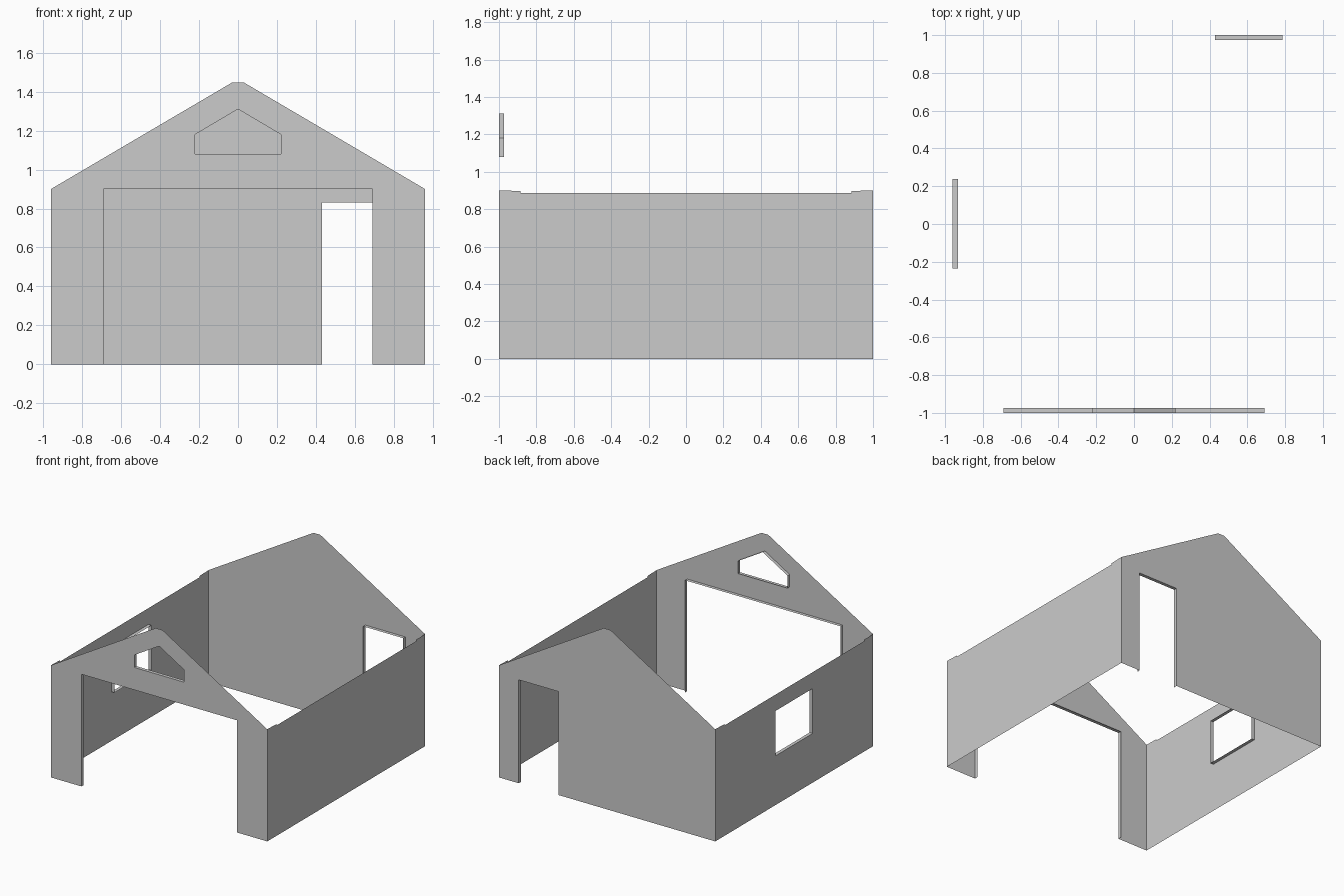
import bpy, bmesh
from mathutils import Vector

if "Cube" in bpy.data.objects:
    bpy.data.objects.remove(bpy.data.objects["Cube"])

W, L, DEPTH = 0.96, 1.0, 0.027   # half width, half length, depth of opening reveals
EAVE, RIDGE = 0.9, 1.447


def add_object(name, bm):
    mesh = bpy.data.meshes.new(name)
    bm.to_mesh(mesh)
    bm.free()
    obj = bpy.data.objects.new(name, mesh)
    bpy.context.collection.objects.link(obj)


def wall(name, outline, place, outward, holes=()):
    """Single-sheet wall: outline and holes are 2D loops, place maps them to 3D."""
    bm = bmesh.new()
    edges = []
    for loop in (outline, *holes):
        vs = [bm.verts.new(place(*p)) for p in loop]
        edges += [bm.edges.new((vs[i - 1], vs[i])) for i in range(len(vs))]
    bmesh.ops.triangle_fill(bm, edges=edges, use_beauty=True, normal=outward)
    bm.normal_update()
    for f in bm.faces:
        if f.normal.dot(outward) < 0:
            f.normal_flip()
    add_object(name, bm)


def reveal(name, path, place, outward, closed):
    """Shallow inward return around the edge of an opening."""
    bm = bmesh.new()
    outer = [bm.verts.new(place(*p)) for p in path]
    inner = [bm.verts.new(v.co - outward * DEPTH) for v in outer]
    centre = sum((v.co for v in outer), Vector()) / len(outer)
    for i in range(0 if closed else 1, len(path)):
        f = bm.faces.new((outer[i - 1], outer[i], inner[i], inner[i - 1]))
        f.normal_update()
        if f.normal.dot(centre - outer[i].co) < 0:
            f.normal_flip()
    add_object(name, bm)


def doorway(x0, x1, top):
    return [(x0, 0), (x0, top), (x1, top), (x1, 0)]


def gable(door):
    return [(-W, 0), *door, (W, 0), (W, EAVE), (0.03, RIDGE), (-0.03, RIDGE), (-W, EAVE)]


# wall planes
front = lambda x, z: Vector((x, -L, z))
back = lambda x, z: Vector((x, L, z))
left = lambda y, z: Vector((-W, y, z))
right = lambda y, z: Vector((W, y, z))
F, B = Vector((0, -1, 0)), Vector((0, 1, 0))
LT, RT = Vector((-1, 0, 0)), Vector((1, 0, 0))

# front gable with garage opening and loft window
garage = doorway(-0.69, 0.69, EAVE)
loft = [(-0.22, 1.08), (0.22, 1.08), (0.22, 1.18), (0, 1.31), (-0.22, 1.18)]
wall("front_wall", gable(garage), front, F, [loft])
reveal("garage_opening_reveal", garage, front, F, False)
reveal("loft_window_reveal", loft, front, F, True)

# back gable with side door
door = doorway(0.43, 0.785, 0.83)
wall("back_wall", gable(door), back, B)
reveal("back_door_reveal", door, back, B, False)

# side walls, slightly raised at both ends
side = [(-L, 0), (L, 0), (L, EAVE), (0.885, 0.897), (0.885, 0.886),
        (-0.885, 0.886), (-0.885, 0.897), (-L, EAVE)]
window = [(-0.235, 0.395), (0.237, 0.395), (0.237, 0.755), (-0.235, 0.755)]
wall("left_wall", side, left, LT, [window])
reveal("side_window_reveal", window, left, LT, True)
wall("right_wall", side, right, RT)
